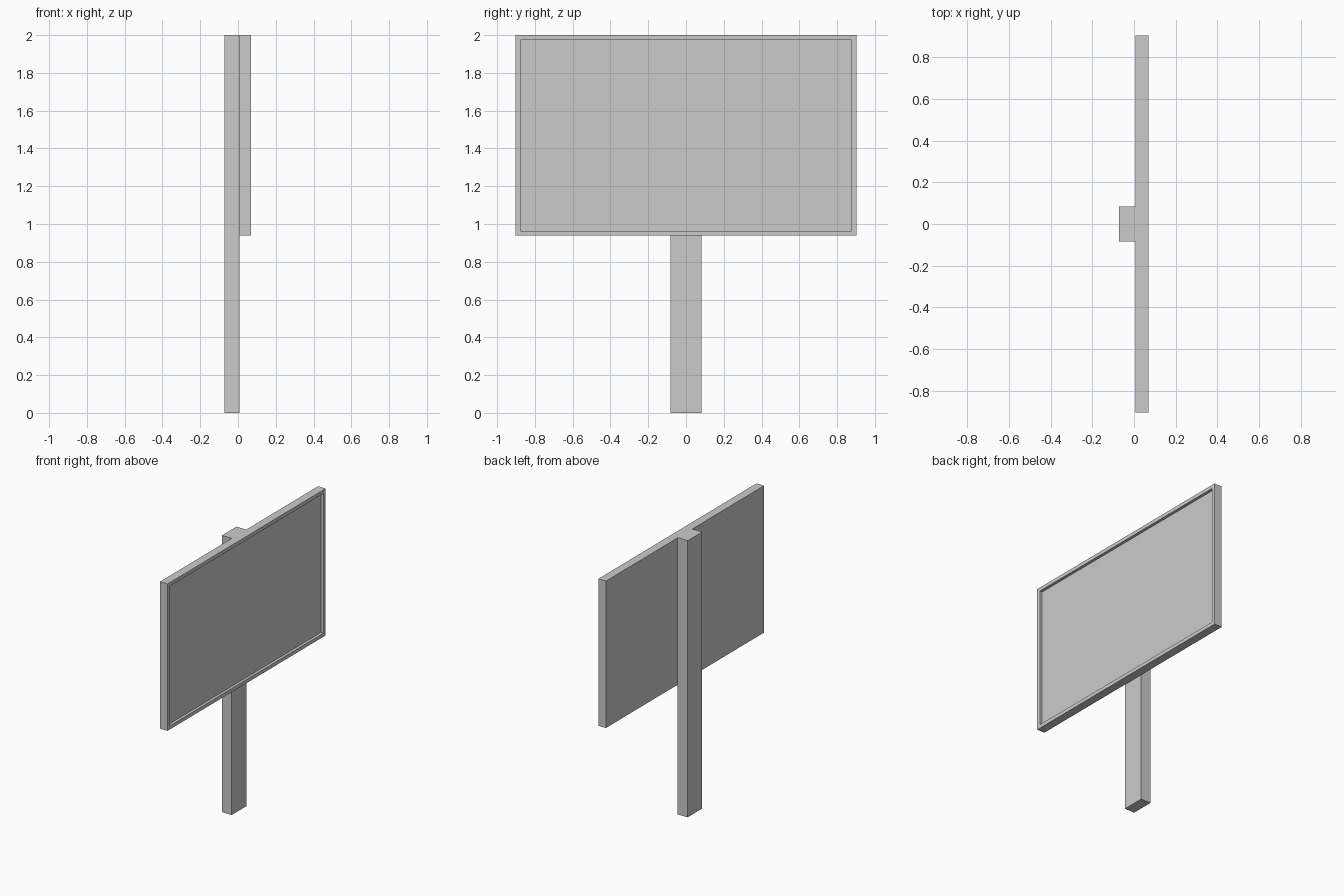
import bpy, bmesh
from mathutils import Vector

if "Cube" in bpy.data.objects:
    bpy.data.objects.remove(bpy.data.objects["Cube"])


def make_box(name, lo, hi, edit=None):
    """Axis-aligned box between two corners, with an optional bmesh edit."""
    lo, hi = Vector(lo), Vector(hi)
    bm = bmesh.new()
    bmesh.ops.create_cube(bm, size=1)
    bmesh.ops.scale(bm, vec=hi - lo, verts=bm.verts)
    bmesh.ops.translate(bm, vec=(lo + hi) / 2, verts=bm.verts)
    bm.normal_update()
    if edit:
        edit(bm)
    mesh = bpy.data.meshes.new(name)
    bm.to_mesh(mesh)
    bm.free()
    obj = bpy.data.objects.new(name, mesh)
    bpy.context.collection.objects.link(obj)
    return obj


def recess_front(bm):
    """Inset the +x face and push it back to leave a raised rim."""
    face = max(bm.faces, key=lambda f: f.calc_center_median().x)
    bmesh.ops.inset_region(bm, faces=[face], thickness=0.037)
    rim = bmesh.ops.extrude_face_region(bm, geom=[face])
    verts = [g for g in rim["geom"] if isinstance(g, bmesh.types.BMVert)]
    bmesh.ops.translate(bm, vec=(-0.02, 0, 0), verts=verts)
    if face.is_valid:
        bmesh.ops.delete(bm, geom=[face], context="FACES_ONLY")
    bmesh.ops.recalc_face_normals(bm, faces=bm.faces)


# Upright post behind the board
make_box("post", (-0.071, -0.083, 0), (0.008, 0.083, 2))

# Sign board with a recessed display face
make_box("sign_board", (0.008, -0.903, 0.938), (0.069, 0.903, 2), recess_front)
